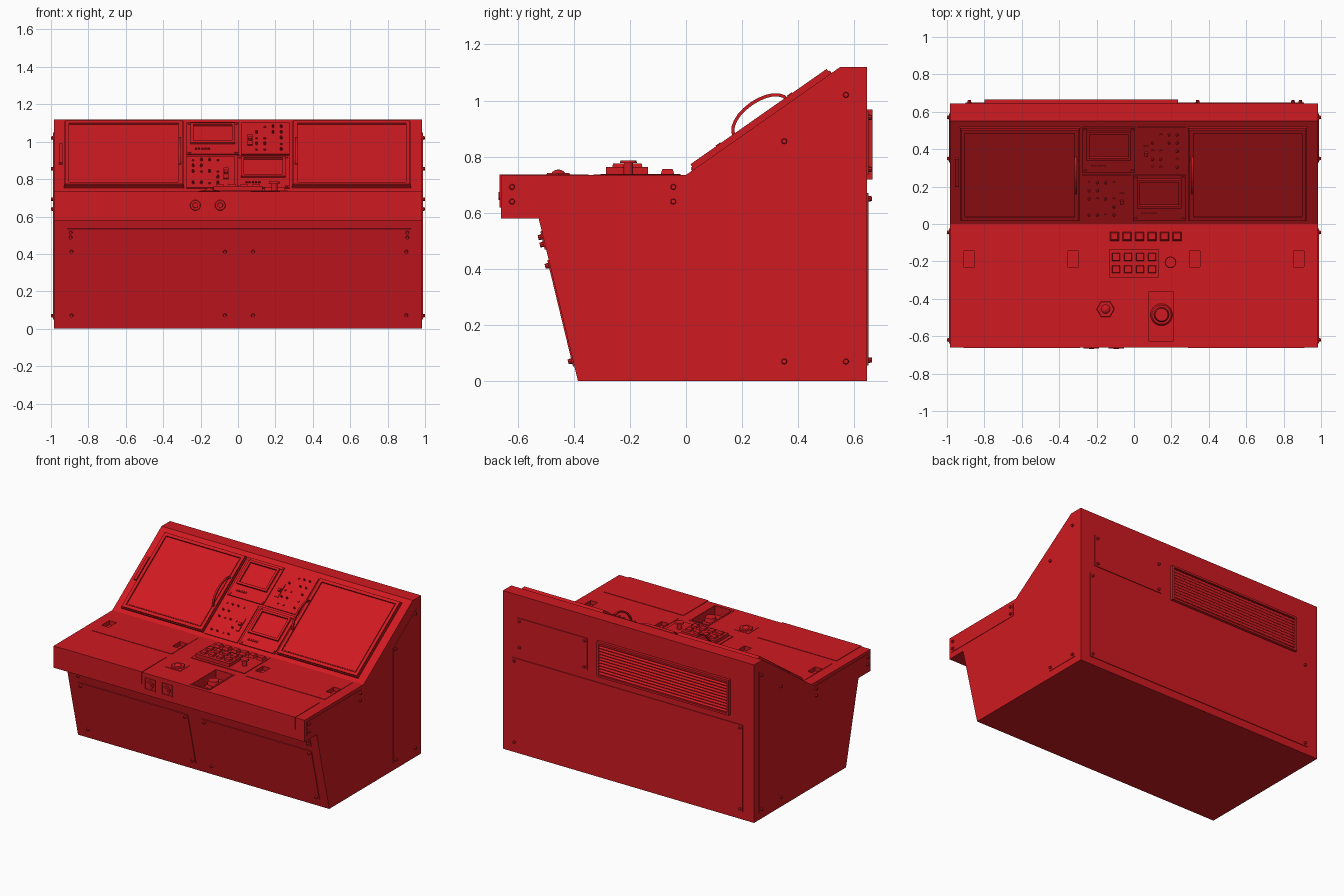
import bpy, bmesh, math, random
from mathutils import Matrix, Vector

if "Cube" in bpy.data.objects:
    bpy.data.objects.remove(bpy.data.objects["Cube"])

random.seed(4)
red = bpy.data.materials.new("red_paint")
red.diffuse_color = (0.62, 0.01, 0.015, 1)
red.use_nodes = True
red.node_tree.nodes["Principled BSDF"].inputs["Base Color"].default_value = red.diffuse_color


def frame(origin, u, v, n):
    m = Matrix((u, v, n)).transposed().to_4x4()
    m.translation = Vector(origin)
    return m


# Local surface frames: u across, v up the surface, n outward
A = math.atan2(0.385, 0.55)
C, S = math.cos(A), math.sin(A)
K = math.hypot(0.14, 0.58)
DESK = frame((0, 0, 0.733), (1, 0, 0), (0, 1, 0), (0, 0, 1))
SLOPE = frame((0, 0, 0.735), (1, 0, 0), (0, C, S), (0, -S, C))
LIP = frame((0, -0.66, 0), (1, 0, 0), (0, 0, 1), (0, -1, 0))
KICK = frame((0, -0.385, 0), (1, 0, 0), (0, -0.14 / K, 0.58 / K), (0, -0.58 / K, -0.14 / K))
BACK = frame((0, 0.645, 0), (1, 0, 0), (0, 0, 1), (0, 1, 0))
RIGHT = frame((0.985, 0, 0), (0, 1, 0), (0, 0, 1), (1, 0, 0))
LEFT = frame((-0.985, 0, 0), (0, 1, 0), (0, 0, 1), (-1, 0, 0))
MID = frame((0, 0, 0), (0, 1, 0), (0, 0, 1), (1, 0, 0))


def prism(bm, m, pts, n0, n1, taper=1.0):
    cu = sum(p[0] for p in pts) / len(pts)
    cv = sum(p[1] for p in pts) / len(pts)
    lo = [bm.verts.new(m @ Vector((u, v, n0))) for u, v in pts]
    hi = [bm.verts.new(m @ Vector((cu + (u - cu) * taper, cv + (v - cv) * taper, n1))) for u, v in pts]
    bm.faces.new(lo[::-1])
    bm.faces.new(hi)
    for i in range(len(pts)):
        j = (i + 1) % len(pts)
        bm.faces.new((lo[i], lo[j], hi[j], hi[i]))


def box(bm, m, u0, u1, v0, v1, n0, n1, taper=1.0):
    prism(bm, m, [(u0, v0), (u1, v0), (u1, v1), (u0, v1)], n0, n1, taper)


def cyl(bm, m, u, v, r, n0, n1, taper=1.0, seg=16):
    ang = [2 * math.pi * i / seg for i in range(seg)]
    prism(bm, m, [(u + r * math.cos(a), v + r * math.sin(a)) for a in ang], n0, n1, taper)


def rim(bm, m, u0, u1, v0, v1, w, n0, n1):
    box(bm, m, u0, u1, v0, v0 + w, n0, n1)
    box(bm, m, u0, u1, v1 - w, v1, n0, n1)
    box(bm, m, u0, u0 + w, v0 + w, v1 - w, n0, n1)
    box(bm, m, u1 - w, u1, v0 + w, v1 - w, n0, n1)


def screws(bm, m, u0, u1, v0, v1, n=0.013):
    for u in (u0 + 0.02, u1 - 0.02):
        for v in (v0 + 0.02, v1 - 0.02):
            cyl(bm, m, u, v, 0.011, 0, n, 0.75, 8)


def part(name, build, smooth=False):
    bm = bmesh.new()
    build(bm)
    bmesh.ops.recalc_face_normals(bm, faces=bm.faces)
    me = bpy.data.meshes.new(name)
    bm.to_mesh(me)
    bm.free()
    me.materials.append(red)
    ob = bpy.data.objects.new(name, me)
    bpy.context.collection.objects.link(ob)
    if smooth:
        bpy.context.view_layer.objects.active = ob
        ob.select_set(True)
        bpy.ops.object.shade_smooth_by_angle(angle=math.radians(35))
        ob.select_set(False)
    return ob


# Console body and desk-top panels, with a stick well and finger pulls cut in
body = part("console_body", lambda bm: prism(bm, MID, [
    (-0.66, 0.58), (-0.66, 0.733), (0, 0.735), (0.55, 1.12), (0.645, 1.12),
    (0.645, 0), (-0.385, 0), (-0.525, 0.58)], -0.985, 0.985))


def desk_panels(bm):
    for s in (-1, 1):
        u0, u1 = sorted((s * 0.29, s * 0.912))
        box(bm, DESK, u0, u1, -0.33, -0.02, -0.005, 0.004)
        box(bm, DESK, u0, u1, -0.664, -0.385, -0.005, 0.004)


def cut_volumes(bm):
    box(bm, DESK, 0.08, 0.21, -0.625, -0.36, -0.06, 0.05)
    for u in (-0.88, -0.325, 0.325, 0.88):
        box(bm, DESK, u - 0.028, u + 0.028, -0.23, -0.145, -0.025, 0.05)


panels = part("desk_panels", desk_panels)
cutter = part("recess_cutter", cut_volumes)
cutter.hide_render = True
cutter.hide_viewport = True
for ob in (body, panels):
    mod = ob.modifiers.new("recesses", 'BOOLEAN')
    mod.operation = 'DIFFERENCE'
    mod.object = cutter


# Access panels on the front, sides and back
def access_panels(bm):
    for m, r in ((KICK, (-0.91, -0.05, 0.055, 0.445)), (KICK, (0.06, 0.92, 0.055, 0.445)),
                 (KICK, (-0.915, 0.925, 0.483, 0.55)), (BACK, (-0.9, 0.91, 0.055, 0.67)),
                 (BACK, (0.32, 0.87, 0.735, 0.96))):
        box(bm, m, *r, -0.003, 0.005)
        screws(bm, m, *r, 0.018)
    for s in (-1, 1):
        u0, u1 = sorted((s * 0.29, s * 0.912))
        box(bm, LIP, u0, u1, 0.65, 0.735, -0.003, 0.004)
    for m in (LEFT, RIGHT):
        box(bm, m, -0.64, -0.025, 0.62, 0.712, -0.003, 0.003)
        screws(bm, m, -0.64, -0.025, 0.62, 0.712, 0.015)
        prism(bm, m, [(0.33, 0.05), (0.59, 0.05), (0.59, 1.05), (0.33, 0.865)], -0.003, 0.003)
        for u, v in ((0.35, 0.07), (0.57, 0.07), (0.57, 1.02), (0.35, 0.855)):
            cyl(bm, m, u, v, 0.011, 0, 0.015, 0.75, 8)


part("access_panels", access_panels)


# Back vent with angled slats
def vent(bm):
    rim(bm, BACK, -0.8, 0.235, 0.718, 0.968, 0.014, -0.003, 0.02)
    for i in range(11):
        z = 0.736 + i * 0.0205
        prism(bm, MID, [(0.644, z + 0.014), (0.644, z + 0.019), (0.663, z + 0.005), (0.663, z)], -0.787, 0.222)


part("rear_vent", vent)


# Large angled displays
def displays(bm):
    for u0, u1 in ((-0.93, -0.29), (0.29, 0.925)):
        box(bm, SLOPE, u0, u1, 0.03, 0.632, -0.003, 0.012)
        rim(bm, SLOPE, u0 + 0.005, u1 - 0.005, 0.035, 0.627, 0.022, 0.01, 0.022)
        box(bm, SLOPE, u0 + 0.035, u1 - 0.035, 0.065, 0.597, 0.01, 0.015)
    box(bm, SLOPE, -0.957, -0.938, 0.25, 0.43, -0.003, 0.012)


part("large_displays", displays)


# Arched grab handles beside the displays
def handles(bm):
    for u in (-0.312, 0.312):
        arc = [math.pi * i / 12 for i in range(13)]
        outer = [(0.335 - 0.12 * math.cos(a), 0.015 + 0.065 * math.sin(a)) for a in arc]
        inner = [(0.335 - 0.108 * math.cos(a), 0.015 + 0.053 * math.sin(a)) for a in arc]
        side = SLOPE @ frame((0, 0, 0), (0, 1, 0), (0, 0, 1), (1, 0, 0))
        for i in range(12):
            prism(bm, side, [outer[i], outer[i + 1], inner[i + 1], inner[i]], u - 0.006, u + 0.006)


part("grab_handles", handles)


# Small monitors in the middle of the slope
def monitors(bm):
    for u0, v0 in ((-0.275, 0.337), (-0.005, 0.026)):
        u1, v1 = u0 + 0.28, v0 + 0.296
        box(bm, SLOPE, u0, u1, v0, v1, -0.003, 0.008)
        rim(bm, SLOPE, u0 + 0.022, u1 - 0.022, v0 + 0.09, v1 - 0.02, 0.016, 0.005, 0.02)
        for i in range(5):
            u = u0 + 0.045 + i * 0.017
            box(bm, SLOPE, u, u + 0.011, v0 + 0.04, v0 + 0.052, 0.005, 0.014)
        screws(bm, SLOPE, u0 - 0.005, u1 + 0.005, v0 - 0.005, v1 + 0.005, 0.012)


part("small_monitors", monitors)


# Toggle and button modules beside the monitors
def switch_modules(bm):
    for u0, v0, slide in ((0.02, 0.337, 0.045), (-0.275, 0.026, 0.21)):
        box(bm, SLOPE, u0, u0 + 0.255, v0, v0 + 0.296, -0.003, 0.006)
        box(bm, SLOPE, u0 + slide - 0.013, u0 + slide + 0.013, v0 + 0.08, v0 + 0.18, 0.005, 0.012)
        box(bm, SLOPE, u0 + slide - 0.009, u0 + slide + 0.009, v0 + 0.12, v0 + 0.14, 0.01, 0.025)
        for i in range(5):
            for j in range(5):
                u, v = u0 + 0.035 + i * 0.044, v0 + 0.04 + j * 0.053
                if abs(u - u0 - slide) > 0.028 and random.random() < 0.8:
                    cyl(bm, SLOPE, u, v, 0.0065, 0.005, random.choice((0.012, 0.022)), 0.8, 8)


part("switch_modules", switch_modules)


# Desk control block: button row, raised keypad
def keypad(bm):
    box(bm, DESK, -0.155, 0.265, -0.305, -0.02, -0.003, 0.006)
    for i in range(6):
        u = -0.105 + i * 0.067
        box(bm, DESK, u - 0.024, u + 0.024, -0.09, -0.042, 0.005, 0.023, 0.75)
    box(bm, DESK, -0.132, 0.132, -0.285, -0.135, 0.005, 0.03)
    for i in range(4):
        for j in range(2):
            u, v = -0.096 + i * 0.064, -0.242 + j * 0.066
            box(bm, DESK, u - 0.021, u + 0.021, v - 0.021, v + 0.021, 0.028, 0.042, 0.85)


part("keypad_block", keypad)


# Push knob, hexagonal trackball mount, stick in its well, lip selectors
def knobs(bm):
    cyl(bm, DESK, 0.195, -0.205, 0.017, 0.005, 0.046)
    cyl(bm, DESK, 0.195, -0.205, 0.031, 0.044, 0.053, 0.9, 24)
    box(bm, DESK, -0.21, -0.095, -0.51, -0.40, -0.003, 0.003)
    cyl(bm, DESK, -0.152, -0.455, 0.05, 0, 0.009, 0.9, 6)
    bmesh.ops.create_uvsphere(bm, u_segments=20, v_segments=12, radius=0.03,
                              matrix=Matrix.Translation((-0.152, -0.455, 0.724)))
    cyl(bm, DESK, 0.147, -0.485, 0.06, -0.062, -0.045, 0.85, 24)
    cyl(bm, DESK, 0.147, -0.485, 0.014, -0.05, -0.03)
    cyl(bm, DESK, 0.147, -0.485, 0.04, -0.032, -0.005, 0.85, 24)
    for u in (-0.228, -0.095):
        rim(bm, LIP, u - 0.042, u + 0.042, 0.618, 0.702, 0.008, -0.002, 0.005)
        cyl(bm, LIP, u, 0.66, 0.029, -0.002, 0.005, 0.9, 24)
        cyl(bm, LIP, u, 0.66, 0.015, 0.004, 0.008, 0.9)
    rim(bm, DESK, 0.068, 0.222, -0.637, -0.348, 0.011, -0.003, 0.004)


part("knobs_and_stick", knobs, smooth=True)
